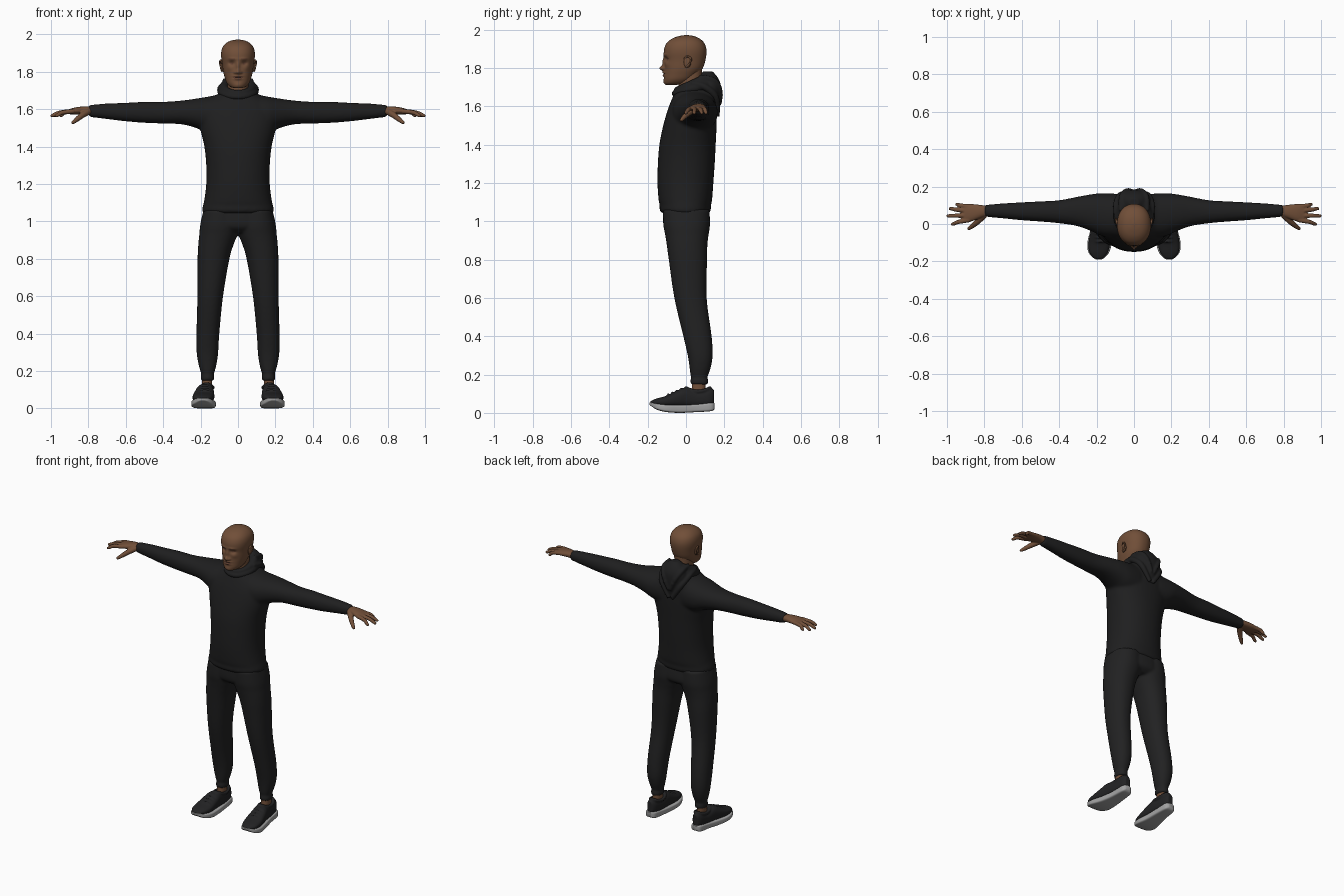
import bpy, bmesh, math
from mathutils import Vector


def material(name, r, g, b):
    m = bpy.data.materials.new(name)
    m.diffuse_color = (r, g, b, 1)
    return m


SKIN = material("brown skin", 0.165, 0.078, 0.040)
LIP = material("dark skin", 0.115, 0.050, 0.030)
CLOTH = material("black cloth", 0.0135, 0.0135, 0.014)
TROUSER = material("charcoal cloth", 0.0155, 0.0155, 0.016)
SHOE = material("shoe black", 0.016, 0.016, 0.017)
SOLE = material("sole grey", 0.36, 0.36, 0.36)


def smooth_rows(rows, steps):
    """Catmull-Rom interpolation between the rows of numbers."""
    out = []
    for i in range(len(rows) - 1):
        a, b, c, d = (rows[max(i - 1, 0)], rows[i], rows[i + 1],
                      rows[min(i + 2, len(rows) - 1)])
        for k in range(steps):
            t = k / steps
            out.append([0.5 * (2 * q + (r - p) * t + (2 * p - 5 * q + 4 * r - s) * t * t
                               + (3 * q - p - 3 * r + s) * t ** 3)
                        for p, q, r, s in zip(a, b, c, d)])
    return out + [list(rows[-1])]


def skin_rings(bm, rings, closed=False):
    loops = [[bm.verts.new(p) for p in ring] for ring in rings]
    n = len(loops[0])
    pairs = list(zip(loops, loops[1:])) + ([(loops[-1], loops[0])] if closed else [])
    for a, b in pairs:
        for i in range(n):
            bm.faces.new((a[i], a[(i + 1) % n], b[(i + 1) % n], b[i]))
    if not closed:
        bm.faces.new(loops[0])
        bm.faces.new(loops[-1])


def loft(bm, axis, rows, power=2.2, side=1, n=40, steps=5):
    """Rows are (position on axis, low and high of the two other axes)."""
    rings = []
    for t, a0, a1, b0, b1 in smooth_rows(rows, steps):
        ring = []
        for i in range(n):
            w = 2 * math.pi * i / n
            c, s = math.cos(w), math.sin(w)
            a = (a0 + a1) / 2 + (a1 - a0) / 2 * math.copysign(abs(c) ** (2 / power), c)
            b = (b0 + b1) / 2 + (b1 - b0) / 2 * math.copysign(abs(s) ** (2 / power), s)
            p = {"x": (t, a, b), "y": (a, t, b), "z": (a, b, t)}[axis]
            ring.append((p[0] * side, p[1], p[2]))
        rings.append(ring)
    skin_rings(bm, rings)


def tube(bm, rows, side=1, n=14, steps=5, closed=False):
    """Rows are (x, y, z, radius)."""
    pts = rows if closed else smooth_rows(rows, steps)
    rings = []
    for i, p in enumerate(pts):
        nxt = pts[(i + 1) % len(pts)] if closed else pts[min(i + 1, len(pts) - 1)]
        prv = pts[i - 1] if closed else pts[max(i - 1, 0)]
        d = (Vector(nxt[:3]) - Vector(prv[:3])).normalized()
        up = Vector((0, 0, 1)) if abs(d.z) < 0.9 else Vector((0, 1, 0))
        u = d.cross(up).normalized()
        v = d.cross(u)
        ring = []
        for k in range(n):
            w = 2 * math.pi * k / n
            q = Vector(p[:3]) + (u * math.cos(w) + v * math.sin(w)) * p[3]
            ring.append((q.x * side, q.y, q.z))
        rings.append(ring)
    skin_rings(bm, rings, closed)


def finish(bm, name, mats, voxel=0, relax=0, angle=40):
    bmesh.ops.recalc_face_normals(bm, faces=bm.faces)
    me = bpy.data.meshes.new(name)
    bm.to_mesh(me)
    bm.free()
    ob = bpy.data.objects.new(name, me)
    bpy.context.collection.objects.link(ob)
    for m in mats:
        me.materials.append(m)
    if voxel:
        mod = ob.modifiers.new("fuse", "REMESH")
        mod.mode = "VOXEL"
        mod.voxel_size = voxel
        mod.use_smooth_shade = True
        sm = ob.modifiers.new("relax", "SMOOTH")
        sm.iterations = relax
        sm.factor = 0.5
    else:
        bpy.ops.object.select_all(action="DESELECT")
        ob.select_set(True)
        bpy.context.view_layer.objects.active = ob
        bpy.ops.object.shade_smooth_by_angle(angle=math.radians(angle))
    return ob


def sym(rows):
    """Turn (t, half width, low, high) into full rows."""
    return [(t, -h, h, a, b) for t, h, a, b in rows]


SIDES = (1, -1)

# Head, with facial relief pressed into the front
bm = bmesh.new()
loft(bm, "z", sym([
    (1.712, .018, -.105, -.05), (1.72, .042, -.112, .0), (1.74, .060, -.115, .035),
    (1.77, .071, -.114, .065), (1.80, .079, -.113, .088), (1.84, .084, -.113, .101),
    (1.88, .090, -.116, .107), (1.91, .089, -.111, .104), (1.935, .080, -.097, .092),
    (1.955, .061, -.070, .069), (1.967, .036, -.036, .040), (1.972, .006, -.006, .010)]),
    n=128, steps=8)
relief = [(0, 1.798, .012, .013, .024), (0, 1.83, .009, .024, .011), (0, 1.776, .023, .006, .008),
          (0, 1.762, .020, .006, .008), (0, 1.769, .024, .0025, -.006), (0, 1.728, .02, .012, .004)]
for s in SIDES:
    relief += [(s * .034, 1.846, .016, .011, -.012), (s * .03, 1.868, .022, .007, .005),
               (s * .016, 1.796, .007, .007, .008), (s * .046, 1.82, .015, .014, .004)]
for v in bm.verts:
    if v.co.y < -.02:
        x, z = v.co.x, v.co.z
        v.co.y -= sum(h * math.exp(-((x - cx) / sx) ** 2 - ((z - cz) / sz) ** 2)
                      for cx, cz, sx, sz, h in relief)
for f in bm.faces:
    c = f.calc_center_median()
    lips = (c.x / .026) ** 2 + ((c.z - 1.769) / .011) ** 2 < 1
    brows = abs(abs(c.x) - .035) < .018 and abs(c.z - 1.868) < .003
    eyes = ((abs(c.x) - .034) / .012) ** 2 + ((c.z - 1.846) / .004) ** 2 < 1
    f.material_index = int(c.y < -.05 and (lips or brows or eyes))
finish(bm, "head", [SKIN, LIP], angle=80)

# Neck
bm = bmesh.new()
loft(bm, "z", sym([(1.64, .062, -.04, .09), (1.71, .056, -.04, .082), (1.80, .056, -.04, .085)]))
finish(bm, "neck", [SKIN])

# Ears: flat lobe with a raised rim
bm = bmesh.new()
for s in SIDES:
    loft(bm, "x", [(.074, -.008, .018, 1.808, 1.85), (.086, -.012, .026, 1.803, 1.86),
                   (.092, -.006, .026, 1.81, 1.858)], side=s, n=24)
    tube(bm, [(.086, -.010, 1.846, .004), (.093, .006, 1.861, .005), (.096, .026, 1.848, .005),
              (.092, .018, 1.822, .005), (.085, -.002, 1.803, .005)], s, n=10)
finish(bm, "ears", [SKIN])

# Hoodie: body and sleeves fused
bm = bmesh.new()
loft(bm, "z", sym([
    (1.042, .184, -.122, .120), (1.058, .192, -.138, .130), (1.085, .187, -.137, .130),
    (1.11, .181, -.143, .136), (1.2, .170, -.149, .143), (1.3, .170, -.147, .150),
    (1.4, .180, -.139, .155), (1.5, .203, -.119, .160), (1.58, .213, -.096, .161),
    (1.63, .185, -.077, .160), (1.67, .125, -.060, .156), (1.70, .080, -.045, .14)]))
for s in SIDES:
    loft(bm, "x", [
        (.08, -.075, .160, 1.45, 1.683), (.16, -.068, .165, 1.47, 1.667), (.22, -.042, .160, 1.498, 1.657),
        (.30, -.012, .146, 1.519, 1.646), (.40, .004, .127, 1.523, 1.639), (.50, .013, .121, 1.527, 1.639),
        (.60, .02, .116, 1.535, 1.634), (.70, .03, .110, 1.547, 1.63), (.775, .037, .104, 1.556, 1.624),
        (.80, .039, .101, 1.560, 1.620)], side=s)
finish(bm, "hoodie", [CLOTH], .009, 5)

# Hood: rolled collar, hanging bag and folds
bm = bmesh.new()
for drop, grow in ((0, 0), (.022, .012)):
    loop = []
    for i in range(48):
        w = 2 * math.pi * i / 48
        back = (1 - math.cos(w)) / 2
        loop.append(((.074 + grow) * math.sin(w), .035 - (.083 + grow) * math.cos(w),
                     1.688 + .054 * back - drop, .015 + .018 * back))
    tube(bm, loop, closed=True)
loft(bm, "z", sym([
    (1.545, .014, .13, .160), (1.58, .036, .11, .171), (1.63, .064, .09, .181), (1.68, .085, .07, .184),
    (1.72, .085, .065, .180), (1.755, .064, .07, .163), (1.783, .026, .09, .138)]))
for s in SIDES:
    tube(bm, [(.09, .03, 1.72, .014), (.094, .10, 1.70, .018), (.07, .155, 1.645, .018),
              (.012, .165, 1.55, .012)], s)
    tube(bm, [(.07, .07, 1.755, .012), (.065, .145, 1.735, .016), (.038, .178, 1.68, .014),
              (.008, .176, 1.61, .010)], s)
finish(bm, "hood", [CLOTH], .006, 3)

# Trousers: hips and tapered legs fused
bm = bmesh.new()
loft(bm, "z", sym([(.94, .11, -.08, .09), (.965, .19, -.11, .12), (1.0, .199, -.12, .126),
                   (1.08, .178, -.122, .118)]))
for s in SIDES:
    loft(bm, "z", [
        (1.06, .0, .185, -.12, .122), (.98, -.01, .202, -.118, .125), (.93, .002, .207, -.109, .118),
        (.88, .022, .212, -.101, .112), (.8, .046, .216, -.09, .110), (.6, .08, .217, -.061, .108),
        (.4, .10, .222, -.014, .134), (.3, .106, .221, .009, .139), (.24, .114, .212, .018, .130),
        (.20, .124, .201, .023, .117), (.185, .130, .196, .027, .112), (.17, .127, .199, .023, .116),
        (.148, .129, .198, .025, .113)], side=s)
finish(bm, "trousers", [TROUSER], .008, 4)

# Hands: palm, four fingers and a thumb
bm = bmesh.new()
for s in SIDES:
    loft(bm, "x", [(.775, .045, .096, 1.568, 1.612), (.82, .032, .102, 1.572, 1.615),
                   (.87, .014, .107, 1.572, 1.609), (.91, .012, .106, 1.573, 1.598)], side=s, n=24)
    for y0, y1, x1 in ((.022, .0, .978), (.046, .043, 1.002), (.070, .082, .99), (.093, .104, .955)):
        tube(bm, [(.88, y0, 1.589, .013), ((.9 + x1) / 2, (y0 + y1) / 2, 1.582, .0115),
                  (x1 - .012, y1, 1.567, .0095), (x1, y1, 1.564, .006)], s)
    tube(bm, [(.80, .05, 1.588, .018), (.835, .014, 1.566, .016), (.868, -.014, 1.54, .012),
              (.888, -.027, 1.525, .008)], s)
finish(bm, "hands", [SKIN], .004, 2)

# Ankles
bm = bmesh.new()
for s in SIDES:
    loft(bm, "z", [(.08, .136, .194, .025, .105), (.13, .138, .192, .03, .102),
                   (.17, .138, .192, .032, .104)], side=s)
finish(bm, "ankles", [SKIN])

# Shoe uppers with padded collar and laces
bm = bmesh.new()
for s in SIDES:
    loft(bm, "y", [
        (.145, .152, .188, .04, .122), (.12, .138, .202, .03, .126), (.06, .131, .211, .028, .114),
        (.0, .129, .222, .028, .132), (-.04, .127, .232, .028, .118), (-.1, .127, .243, .03, .090),
        (-.15, .139, .239, .036, .076), (-.18, .161, .217, .043, .064), (-.188, .178, .2, .046, .056)],
        power=2.5, side=s)
    rim = [(.167 + .033 * math.sin(w), .063 + .062 * math.cos(w), .121 + .009 * math.cos(2 * w), .010)
           for w in (2 * math.pi * i / 32 for i in range(32))]
    tube(bm, rim, s, closed=True)
    for k in range(4):
        y, z = -.025 - .022 * k, .123 - .0095 * k
        tube(bm, [(.145, y, z - .008, .005), (.178, y - .003, z + .003, .005), (.212, y, z - .008, .005)], s, n=8)
finish(bm, "shoe_uppers", [SHOE], .005, 2)

# Shoe soles with raised toe
bm = bmesh.new()
for s in SIDES:
    loft(bm, "y", [
        (.15, .155, .19, .022, .050), (.13, .135, .207, .009, .053), (.05, .127, .216, .004, .045),
        (-.03, .122, .233, .0, .041), (-.1, .119, .249, .004, .043), (-.15, .132, .244, .016, .049),
        (-.18, .157, .219, .034, .055), (-.191, .178, .2, .043, .053)], power=5, side=s, n=48)
finish(bm, "shoe_soles", [SOLE], angle=45)
